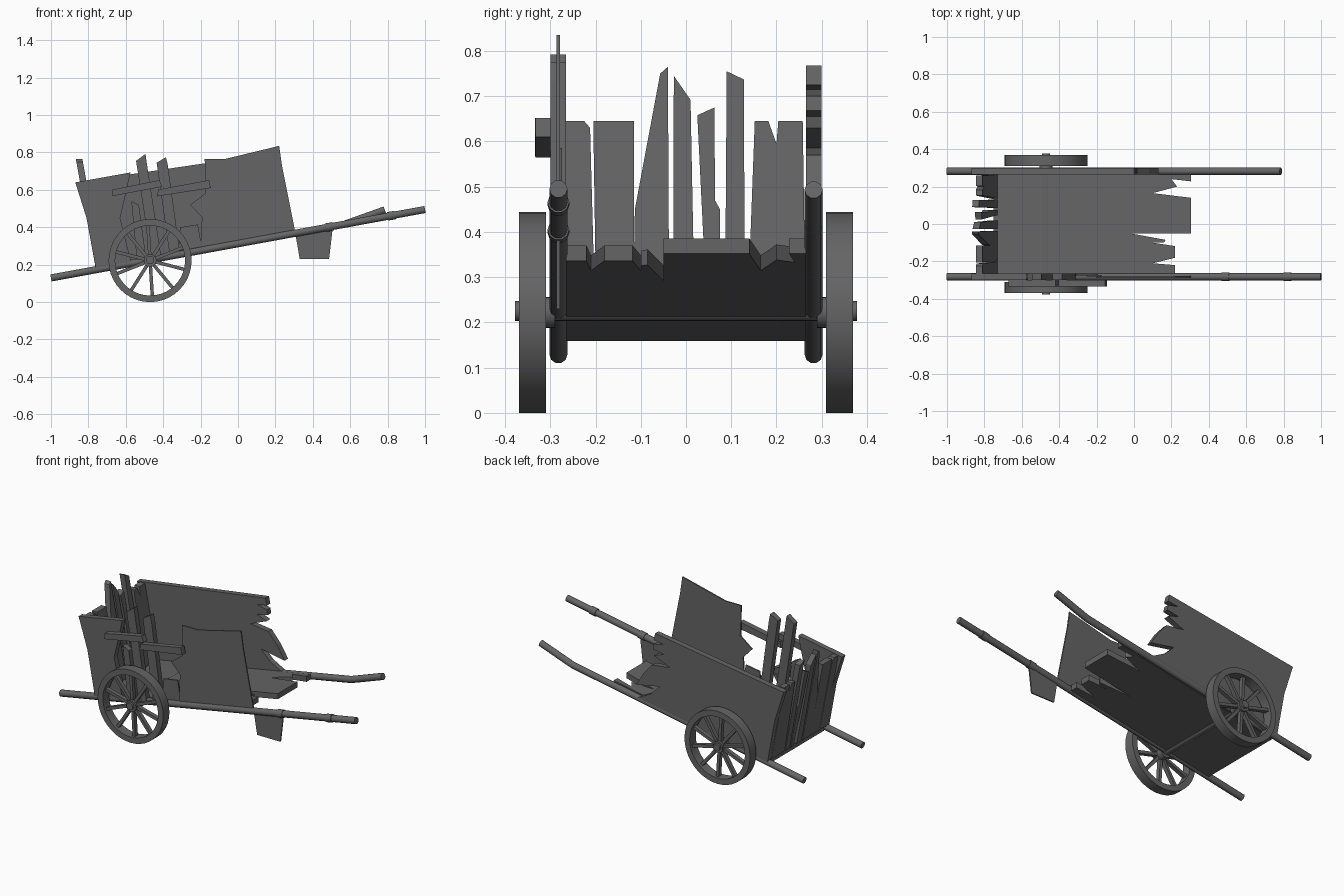
import bpy, bmesh, math
from mathutils import Vector, Matrix

if "Cube" in bpy.data.objects:
    bpy.data.objects.remove(bpy.data.objects["Cube"], do_unlink=True)

GREY = (0.13, 0.13, 0.13, 1)
wood = bpy.data.materials.new("weathered_grey")
wood.use_nodes = True
wood.diffuse_color = GREY
wood.node_tree.nodes["Principled BSDF"].inputs["Base Color"].default_value = GREY

SLOPE = 0.183
SIDE = 0.282          # distance of the poles and side boards from the middle


def pole_z(x):
    return 0.312 + SLOPE * x


def add_mesh(name, bm):
    bmesh.ops.recalc_face_normals(bm, faces=bm.faces[:])
    mesh = bpy.data.meshes.new(name)
    bm.to_mesh(mesh)
    bm.free()
    mesh.materials.append(wood)
    obj = bpy.data.objects.new(name, mesh)
    bpy.context.collection.objects.link(obj)
    return obj


def prism(name, outline, near, far):
    """Board made from an outline mapped to two parallel surfaces."""
    bm = bmesh.new()
    a = [bm.verts.new(near(*p)) for p in outline]
    b = [bm.verts.new(far(*p)) for p in outline]
    bm.faces.new(a)
    bm.faces.new(b[::-1])
    for i in range(len(a)):
        j = (i + 1) % len(a)
        bm.faces.new((a[i], b[i], b[j], a[j]))
    return add_mesh(name, bm)


def side_board(name, outline, y, thick=0.034):
    return prism(name, outline, lambda x, z: (x, y - thick / 2, z),
                 lambda x, z: (x, y + thick / 2, z))


def rod(name, points, radius):
    curve = bpy.data.curves.new(name, "CURVE")
    curve.dimensions = "3D"
    curve.bevel_depth = radius
    curve.bevel_resolution = 3
    curve.use_fill_caps = True
    spline = curve.splines.new("POLY")
    spline.points.add(len(points) - 1)
    for target, p in zip(spline.points, points):
        target.co = (*p, 1)
    curve.materials.append(wood)
    obj = bpy.data.objects.new(name, curve)
    bpy.context.collection.objects.link(obj)
    return obj


# Carrying poles, one of them bent, and the grip bands
rod("right_pole", [(-1, -SIDE, pole_z(-1)), (1, -SIDE, pole_z(1))], 0.02)
rod("left_pole", [(-1, SIDE, pole_z(-1)), (0.57, SIDE, pole_z(0.57)),
                  (0.62, SIDE, 0.434), (0.785, SIDE, 0.493)], 0.02)
for i, x in enumerate((0.49, 0.82)):
    rod(f"grip_band_{i}", [(x + d, -SIDE, pole_z(x + d)) for d in (-0.02, 0.02)], 0.024)

# Bed with a splintered front end
bed = [(-0.75, 0.265), (0.305, 0.265), (0.305, 0.228), (0.2, 0.24), (0.23, 0.2),
       (0.1, 0.165), (0.305, 0.14), (0.305, -0.05), (-0.02, -0.05), (0.17, -0.085),
       (0.16, -0.1), (0.1, -0.1), (0.22, -0.118), (0.22, -0.18), (0.1, -0.21),
       (0.22, -0.22), (0.22, -0.265), (-0.75, -0.265)]
prism("bed", bed, lambda x, y: (x, y, pole_z(x) - 0.016),
      lambda x, y: (x, y, pole_z(x) + 0.018))

# Broken tailgate boards, leaning backwards
tail_boards = [
    [(-0.265, 0.645), (-0.225, 0.645), (-0.212, 0.63), (-0.2, 0.19), (-0.265, 0.19)],
    [(-0.205, 0.645), (-0.115, 0.645), (-0.115, 0.19), (-0.198, 0.19)],
    [(-0.113, 0.45), (-0.057, 0.75), (-0.04, 0.765), (-0.037, 0.19), (-0.118, 0.19)],
    [(-0.027, 0.745), (0.01, 0.692), (0.02, 0.19), (-0.028, 0.19)],
    [(0.025, 0.658), (0.063, 0.675), (0.064, 0.47), (0.075, 0.45), (0.075, 0.19),
     (0.048, 0.19)],
    [(0.09, 0.755), (0.128, 0.737), (0.13, 0.19), (0.086, 0.19)],
    [(0.152, 0.645), (0.182, 0.645), (0.2, 0.595), (0.204, 0.645), (0.258, 0.645),
     (0.265, 0.19), (0.135, 0.19)],
]
for i, board in enumerate(tail_boards):
    prism(f"tailgate_board_{i}", board, lambda y, z: (-0.693 - 0.182 * z, y, z),
          lambda y, z: (-0.728 - 0.182 * z, y, z))

# Left side board with a splintered front end
rear_edge = [(-0.76, 0.18), (-0.81, 0.45), (-0.87, 0.64)]
side_board("left_side", rear_edge + [
    (0, 0.768), (0.01, 0.725), (-0.06, 0.715), (0.01, 0.7), (0.015, 0.668),
    (-0.06, 0.655), (0.01, 0.63), (-0.1, 0.585), (0.02, 0.57), (0.08, 0.5),
    (0.13, 0.42), (-0.03, 0.45), (0.03, 0.39), (0.13, pole_z(0.13))], SIDE)

# Remains of the right side: rear piece, loose uprights, two rails
side_board("right_rear_side", rear_edge + [
    (-0.575, 0.693), (-0.595, 0.6), (-0.63, 0.45), (-0.57, pole_z(-0.57))], -SIDE)
uprights = [
    [(-0.545, 0.755), (-0.495, 0.792), (-0.488, 0.745), (-0.41, 0.24), (-0.465, 0.24)],
    [(-0.435, 0.745), (-0.385, 0.775), (-0.376, 0.735), (-0.31, 0.26), (-0.365, 0.25)],
    [(-0.57, 0.54), (-0.53, 0.52), (-0.49, 0.225), (-0.54, 0.215)],
]
for i, board in enumerate(uprights):
    side_board(f"right_upright_{i}", board, -SIDE)
side_board("rear_rail", [(-0.67, 0.567), (-0.67, 0.602), (-0.42, 0.652), (-0.405, 0.617)],
           -0.317)
side_board("front_rail", [(-0.435, 0.565), (-0.425, 0.602), (-0.155, 0.652),
                          (-0.145, 0.61)], -0.316)

# Thin sheet on the right side, its torn shards and the hanging scrap
side_board("right_sheet", [
    (-0.178, 0.765), (-0.07, 0.765), (0.22, 0.835), (0.235, 0.73), (0.255, 0.63),
    (0.305, 0.38), (-0.2, 0.28), (-0.195, 0.42), (-0.175, 0.6)], -SIDE, 0.008)
side_board("torn_shard", [(-0.255, 0.52), (-0.17, 0.585), (-0.19, 0.45)], -0.278, 0.008)
side_board("low_shard", [(-0.31, 0.4), (-0.215, 0.415), (-0.19, 0.28), (-0.32, 0.255)],
           -0.274, 0.008)
side_board("hanging_scrap", [(0.305, 0.375), (0.33, 0.23), (0.487, 0.23), (0.507, 0.4)],
           -SIDE, 0.008)


# Spoked wheels
def cylinder(bm, radius, depth, y, sides=24):
    bmesh.ops.create_cone(bm, cap_ends=True, segments=sides, radius1=radius,
                          radius2=radius, depth=depth,
                          matrix=Matrix.Translation((0, y, 0)) @ Matrix.Rotation(math.pi / 2, 4, "X"))


def wheel(name, side):
    bm = bmesh.new()
    section = [(r, y) for r, y in ((0.187, -0.03), (0.222, -0.03), (0.222, 0.03), (0.187, 0.03))]
    n = 40
    rings = [[bm.verts.new((r * math.cos(math.tau * k / n), y, r * math.sin(math.tau * k / n)))
              for r, y in section] for k in range(n)]
    for k in range(n):
        a, b = rings[k], rings[(k + 1) % n]
        for i in range(4):
            j = (i + 1) % 4
            bm.faces.new((a[i], a[j], b[j], b[i]))
    for k in range(10):
        turn = Matrix.Rotation(math.tau * (k + 0.4) / 10, 4, "Y")
        bmesh.ops.create_cube(bm, size=1, matrix=turn @ Matrix.Translation((0.107, 0, 0))
                              @ Matrix.Diagonal((0.17, 0.025, 0.018, 1)))
    cylinder(bm, 0.034, 0.075, -0.012 * side)
    obj = add_mesh(name, bm)
    obj.location = (-0.47, side * 0.339, 0.222)
    return obj


bm = bmesh.new()
cylinder(bm, 0.022, 0.756, 0, 16)
axle = add_mesh("axle", bm)
axle.location = (-0.47, 0, 0.225)
for obj in (wheel("right_wheel", -1), wheel("left_wheel", 1), axle):
    bpy.ops.object.select_all(action="DESELECT")
    obj.select_set(True)
    bpy.context.view_layer.objects.active = obj
    bpy.ops.object.shade_smooth_by_angle(angle=math.radians(30))
